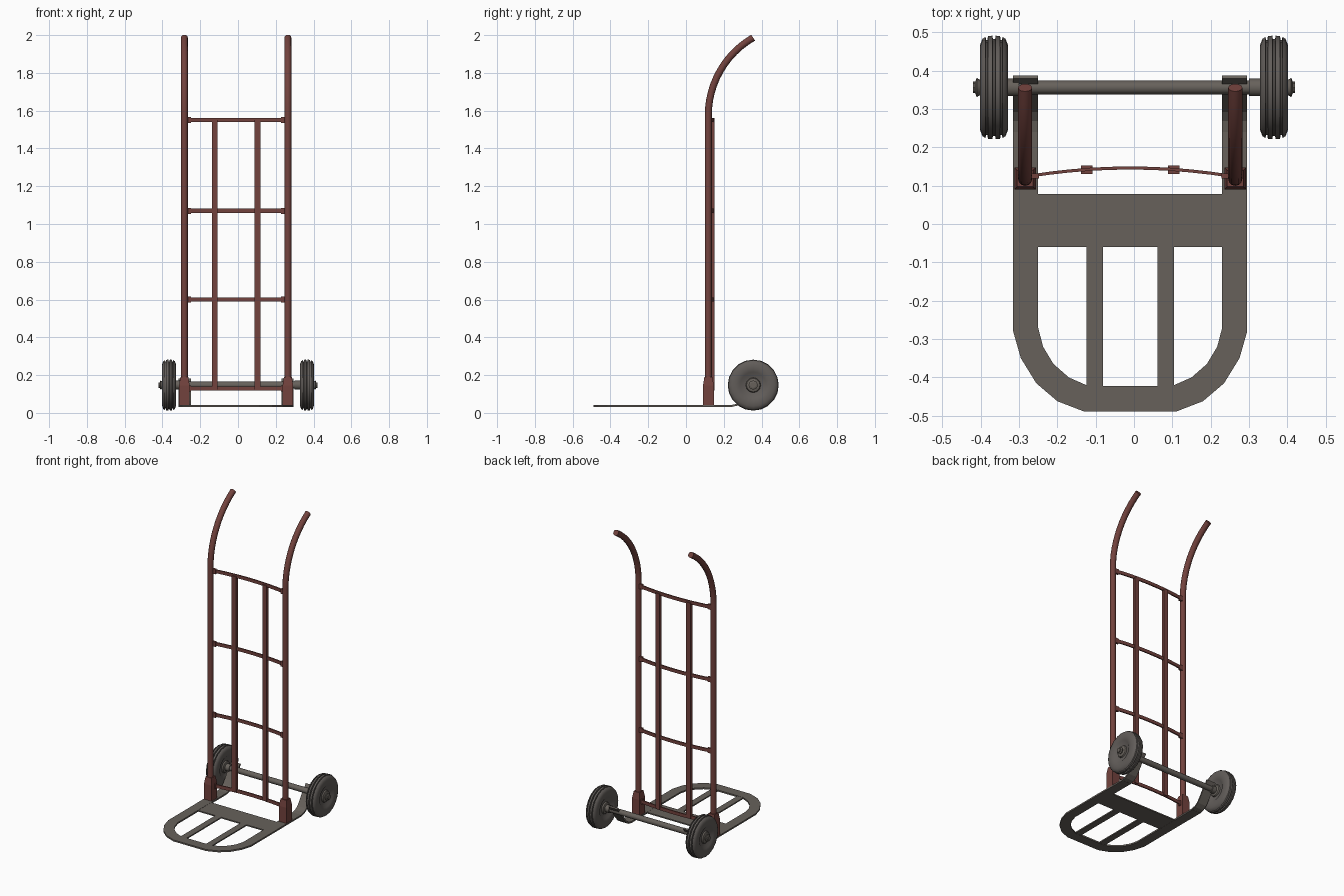
import bpy, bmesh, math
from mathutils import Matrix, Vector

if "Cube" in bpy.data.objects:
    bpy.data.objects.remove(bpy.data.objects["Cube"], do_unlink=True)

CX = -0.01        # centre line of the frame
RAIL = 0.274      # rail distance from the centre line
AXLE_Y, AXLE_Z = 0.356, 0.147


def material(name, rgb):
    m = bpy.data.materials.new(name)
    m.use_nodes = True
    m.diffuse_color = (*rgb, 1)
    bsdf = m.node_tree.nodes["Principled BSDF"]
    bsdf.inputs["Base Color"].default_value = (*rgb, 1)
    bsdf.inputs["Roughness"].default_value = 0.7
    return m


RED = material("worn red paint", (0.17, 0.055, 0.047))
STEEL = material("dull steel", (0.135, 0.12, 0.105))
RUBBER = material("grey rubber", (0.12, 0.108, 0.1))


def finish(name, bm, mat, smooth=False):
    bmesh.ops.recalc_face_normals(bm, faces=bm.faces)
    mesh = bpy.data.meshes.new(name)
    bm.to_mesh(mesh)
    bm.free()
    mesh.materials.append(mat)
    ob = bpy.data.objects.new(name, mesh)
    bpy.context.collection.objects.link(ob)
    if smooth:
        bpy.ops.object.select_all(action="DESELECT")
        ob.select_set(True)
        bpy.context.view_layer.objects.active = ob
        bpy.ops.object.shade_smooth_by_angle(angle=math.radians(40))
    return ob


def strip(name, side_a, side_b, thick, mat):
    """Sheet metal between two edge paths."""
    bm = bmesh.new()
    a = [bm.verts.new(p) for p in side_a]
    b = [bm.verts.new(p) for p in side_b]
    for i in range(len(a) - 1):
        bm.faces.new((a[i], a[i + 1], b[i + 1], b[i]))
    ob = finish(name, bm, mat)
    mod = ob.modifiers.new("thickness", "SOLIDIFY")
    mod.thickness = thick
    mod.offset = 0
    return ob


def box(name, lo, hi, mat, taper=1.0):
    bm = bmesh.new()
    lo, hi = Vector(lo), Vector(hi)
    bmesh.ops.create_cube(bm, size=1)
    for v in bm.verts:
        k = taper if v.co.z > 0 else 1
        v.co = Vector((v.co.x * k, v.co.y * k, v.co.z)) * (hi - lo) + (lo + hi) / 2
    return finish(name, bm, mat)


def sweep(name, path, radius, mat, sides=12):
    """Round tube along a path in the yz plane."""
    bm = bmesh.new()
    rings = []
    for i, p in enumerate(path):
        t = (path[min(i + 1, len(path) - 1)] - path[max(i - 1, 0)]).normalized()
        side = Vector((1, 0, 0))
        up = t.cross(side)
        rings.append([bm.verts.new(p + radius * (side * math.cos(a) + up * math.sin(a)))
                      for a in (math.tau * k / sides for k in range(sides))])
    for r, s in zip(rings, rings[1:]):
        for k in range(sides):
            n = (k + 1) % sides
            bm.faces.new((r[k], r[n], s[n], s[k]))
    bm.faces.new(rings[0])
    bm.faces.new(rings[-1])
    return finish(name, bm, mat, True)


def lathe(name, profile, x, mat, sides=20):
    """Spin (offset along x, radius) points about the axle line."""
    bm = bmesh.new()
    verts = [bm.verts.new((o, 0, r)) for o, r in profile]
    edges = [bm.edges.new(e) for e in zip(verts, verts[1:])]
    bmesh.ops.spin(bm, geom=verts + edges, angle=math.tau, steps=sides,
                   axis=(1, 0, 0), cent=(0, 0, 0))
    bmesh.ops.remove_doubles(bm, verts=bm.verts, dist=0.0003)
    bmesh.ops.transform(bm, matrix=Matrix.Translation((x, AXLE_Y, AXLE_Z)), verts=bm.verts)
    return finish(name, bm, mat, True)


def mirrored(half):
    return half + [(-o, r) for o, r in reversed(half)]


# Rails with curved handles, sockets and axle brackets
BEND_Z, BEND_R, RAIL_Y = 1.575, 0.475, 0.118
bracket = [(0.24, 0.037), (0.27, 0.043), (0.295, 0.06), (0.32, 0.093),
           (0.345, 0.13), (0.37, 0.16), (0.383, 0.18)]
for side, s in (("right", -1), ("left", 1)):
    x = CX + s * RAIL
    path = [Vector((x, RAIL_Y, 0.05))]
    for k in range(13):
        a = math.radians(60) * k / 12
        path.append(Vector((x, RAIL_Y + BEND_R * (1 - math.cos(a)),
                            BEND_Z + BEND_R * math.sin(a))))
    sweep(side + "_rail", path, 0.0185, RED)
    box(side + "_socket", (x - 0.028, 0.09, 0.04), (x + 0.028, 0.147, 0.145), RED)
    box(side + "_socket_collar", (x - 0.028, 0.09, 0.145), (x + 0.028, 0.147, 0.19), RED, 0.75)
    strip(side + "_axle_bracket",
          [(CX + s * 0.24, y, z) for y, z in bracket],
          [(CX + s * 0.305, y, z) for y, z in bracket], 0.01, STEEL)

# Bowed cross straps with welded end tabs
HALF = 0.262


def bow(x):
    return 0.125 + 0.021 * (1 - ((x - CX) / HALF) ** 2)


xs = [CX + HALF * (k / 5 - 1) for k in range(11)]
for i, z in enumerate((0.13, 0.6, 1.07, 1.55)):
    strip(f"cross_strap_{i + 1}", [(x, bow(x), z - 0.011) for x in xs],
          [(x, bow(x), z + 0.011) for x in xs], 0.008, RED)
    for s in (-1, 1):
        x = CX + s * 0.25
        box(f"strap_tab_{i + 1}", (x - 0.012, 0.118, z - 0.016), (x + 0.012, 0.132, z + 0.016), RED)

# Upright slats
for side, s in (("right", -1), ("left", 1)):
    x = CX + s * 0.113
    box(side + "_upright_slat", (x - 0.015, 0.131, 0.125), (x + 0.015, 0.152, 1.55), RED)

# Toe plate: U-shaped border, cross plate and two slats
outer = [(0.305, 0.245), (0.305, -0.28), (0.285, -0.35), (0.245, -0.415), (0.19, -0.462), (0.12, -0.489)]
inner = [(0.24, 0.245), (0.24, -0.27), (0.227, -0.32), (0.2, -0.365), (0.16, -0.4), (0.11, -0.422)]


def u_path(half):
    pts = [(-x, y) for x, y in half] + list(reversed(half))
    return [(CX + x, y, 0.037) for x, y in pts]


strip("toe_plate_border", u_path(outer), u_path(inner), 0.01, STEEL)
box("toe_cross_plate", (CX - 0.242, -0.06, 0.033), (CX + 0.242, 0.078, 0.041), STEEL)
for side, s in (("right", -1), ("left", 1)):
    x = CX + s * 0.0925
    box(side + "_toe_slat", (x - 0.0215, -0.425, 0.033), (x + 0.0215, -0.058, 0.041), STEEL)

# Axle with tapered end nuts
lathe("axle", mirrored([(0.41, 0), (0.41, 0.018)]), 0, STEEL, 12)
for side, s in (("right", -1), ("left", 1)):
    lathe(side + "_axle_nut", [(s * 0.395, 0), (s * 0.395, 0.016), (s * 0.41, 0.025),
                               (s * 0.414, 0.015), (s * 0.42, 0.015), (s * 0.42, 0)], 0, STEEL, 8)
    lathe(side + "_axle_spacer", mirrored([(0.015, 0.0), (0.015, 0.024)]), s * 0.315, STEEL, 10)

# Grooved tyres and hubs
tyre = mirrored([(0.024, 0.0), (0.024, 0.058), (0.033, 0.07), (0.037, 0.092), (0.036, 0.112),
                 (0.03, 0.127), (0.022, 0.132), (0.021, 0.124), (0.017, 0.124), (0.016, 0.134),
                 (0.004, 0.135), (0.003, 0.126)])
hub = mirrored([(0.036, 0), (0.036, 0.024), (0.032, 0.036), (0.02, 0.042)])
for side, s in (("right", -1), ("left", 1)):
    lathe(side + "_tyre", tyre, s * 0.365, RUBBER)
    lathe(side + "_hub", hub, s * 0.365, STEEL, 12)
